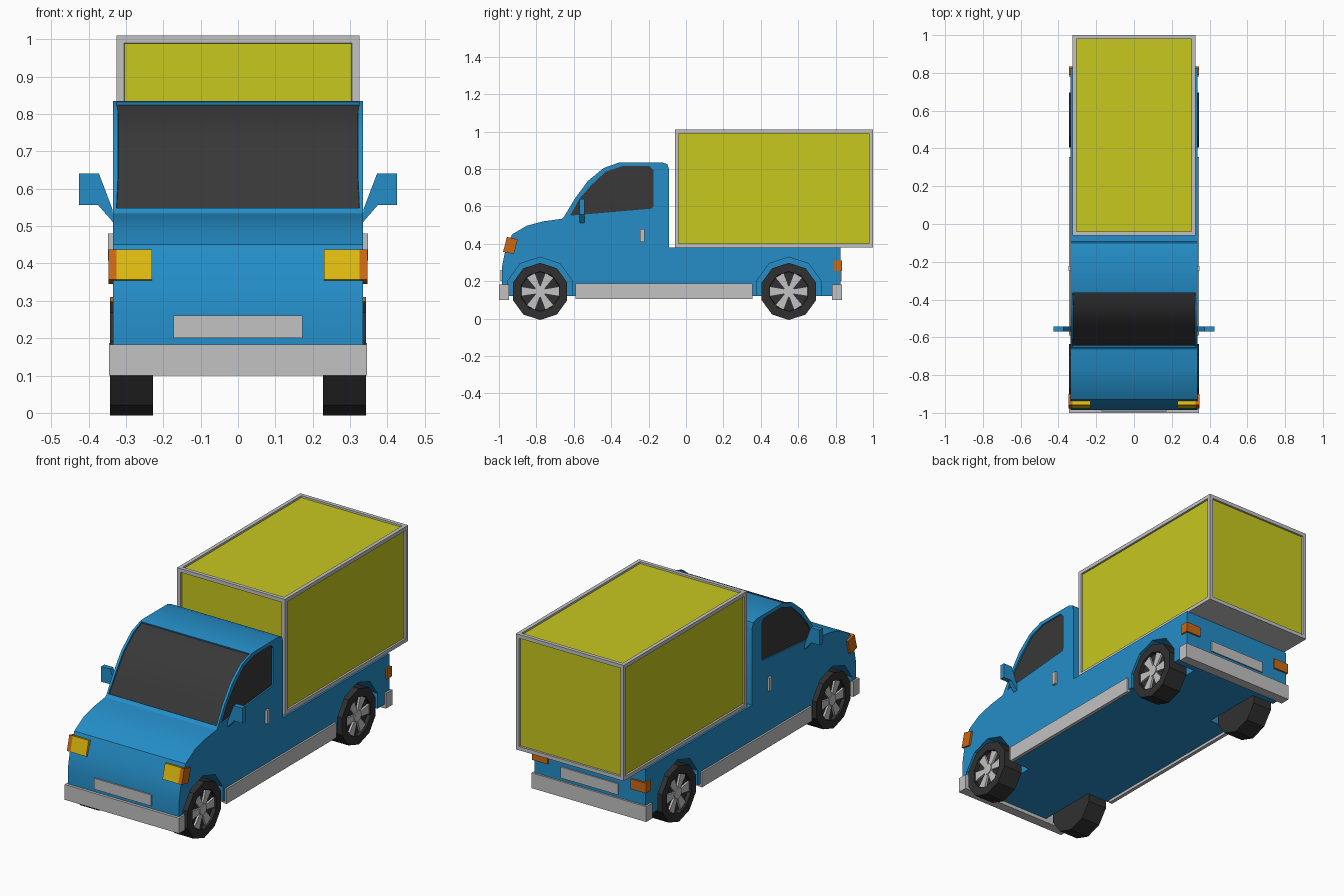
import bpy, bmesh, math
from mathutils import Matrix

cube = bpy.data.objects.get("Cube")
if cube:
    bpy.data.objects.remove(cube, do_unlink=True)


def material(name, rgb):
    m = bpy.data.materials.new(name)
    m.use_nodes = True
    m.diffuse_color = (*rgb, 1)
    m.node_tree.nodes["Principled BSDF"].inputs["Base Color"].default_value = (*rgb, 1)
    return m


BLUE = material("body blue", (0.018, 0.27, 0.58))
GLASS = material("dark glass", (0.04, 0.04, 0.04))
TYRE = material("tyre black", (0.03, 0.03, 0.03))
GREY = material("light grey", (0.54, 0.54, 0.54))
PANEL = material("panel yellow", (0.58, 0.58, 0.014))
LAMP = material("lamp yellow", (0.74, 0.5, 0.005))
ORANGE = material("signal orange", (0.6, 0.14, 0.007))


def finish(name, bm, mats):
    bmesh.ops.recalc_face_normals(bm, faces=bm.faces)
    me = bpy.data.meshes.new(name)
    bm.to_mesh(me)
    bm.free()
    for m in mats:
        me.materials.append(m)
    ob = bpy.data.objects.new(name, me)
    bpy.context.collection.objects.link(ob)
    return ob


def prism_bm(points, a, b, axis="x"):
    """Extrude a profile from a to b; points are (y, z) for axis x, (x, z) for axis y."""
    bm = bmesh.new()
    place = (lambda p, t: (t, *p)) if axis == "x" else (lambda p, t: (p[0], t, p[1]))
    rings = [[bm.verts.new(place(p, t)) for p in points] for t in (a, b)]
    for r in rings:
        bm.faces.new(r)
    for i in range(len(points)):
        j = (i + 1) % len(points)
        bm.faces.new((rings[0][i], rings[0][j], rings[1][j], rings[1][i]))
    bmesh.ops.recalc_face_normals(bm, faces=bm.faces)
    return bm


def prism(name, points, a, b, mats, axis="x"):
    return finish(name, prism_bm(points, a, b, axis), mats)


def box(name, x0, x1, y0, y1, z0, z1, mat):
    return prism(name, [(y0, z0), (y1, z0), (y1, z1), (y0, z1)], x0, x1, [mat])


def polygon(cy, cz, r, n, turn=0.0):
    return [(cy + r * math.cos(turn + math.tau * i / n),
             cz + r * math.sin(turn + math.tau * i / n)) for i in range(n)]


def span(s, a, b):
    return sorted((s * a, s * b))


def cut(target, cutter):
    mod = target.modifiers.new("cut", "BOOLEAN")
    mod.object, mod.operation, mod.solver = cutter, "DIFFERENCE", "EXACT"
    bpy.context.view_layer.objects.active = target
    bpy.ops.object.modifier_apply(modifier=mod.name)
    bpy.data.objects.remove(cutter, do_unlink=True)


# Cab and chassis shell with a recessed windscreen
W = 0.335
nose = [(-0.95, 0.12), (-0.985, 0.18), (-0.985, 0.27), (-0.967, 0.36), (-0.93, 0.45),
        (-0.85, 0.497), (-0.76, 0.52), (-0.665, 0.533)]
screen = [(-0.655, 0.54), (-0.595, 0.64), (-0.525, 0.735), (-0.44, 0.805), (-0.355, 0.835)]
rear = [(-0.13, 0.835), (-0.1, 0.825), (-0.09, 0.795), (-0.09, 0.38), (0.825, 0.38), (0.825, 0.12)]
bm = prism_bm(nose + screen + rear, -W, W)
bm.normal_update()
glass = [f for f in bm.faces if len(f.verts) == 4 and
         all(-0.66 < v.co.y < -0.35 and v.co.z > 0.53 for v in f.verts)]
bmesh.ops.inset_region(bm, faces=glass, thickness=0.014, depth=0)
bmesh.ops.inset_region(bm, faces=glass, thickness=0.001, depth=-0.008)
for f in glass:
    f.material_index = 1
body = finish("cab_and_chassis", bm, [BLUE, GLASS])

# Wheel wells and side windows cut into the shell
AXLES = {"front": -0.78, "rear": 0.55}
window = [(-0.62, 0.55), (-0.18, 0.588), (-0.175, 0.6), (-0.175, 0.795), (-0.195, 0.815),
          (-0.34, 0.815), (-0.43, 0.785), (-0.51, 0.71), (-0.57, 0.64)]
for s in (1, -1):
    for cy in AXLES.values():
        cut(body, prism("well_cutter", polygon(cy, 0.148, 0.18, 10, math.pi / 10),
                        *span(s, 0.2, 0.5), [BLUE, GLASS]))
    cutter = prism("window_cutter", window, *span(s, W - 0.008, 0.5), [BLUE, GLASS])
    for f in cutter.data.polygons:
        f.material_index = int(abs(f.normal.x) > 0.9)
    cut(body, cutter)
bpy.ops.object.select_all(action="DESELECT")
body.select_set(True)
bpy.context.view_layer.objects.active = body
bpy.ops.object.shade_smooth_by_angle(angle=math.radians(25))

# Cargo box: grey frame with a sunken yellow panel on every side but the floor
bm = prism_bm([(-0.06, 0.38), (1.0, 0.38), (1.0, 1.01), (-0.06, 1.01)], -0.325, 0.325)
bm.normal_update()
panels = [f for f in bm.faces if f.normal.z > -0.5]
bmesh.ops.inset_individual(bm, faces=panels, thickness=0.029, depth=0)
bmesh.ops.inset_individual(bm, faces=panels, thickness=0.001, depth=-0.01)
for f in panels:
    f.material_index = 1
finish("cargo_box", bm, [GREY, PANEL])

# Bumpers and number plates
box("front_bumper", -0.345, 0.345, -1.0, -0.947, 0.1, 0.183, GREY)
box("rear_bumper", -0.345, 0.345, 0.78, 0.835, 0.1, 0.183, GREY)
box("front_plate", -0.172, 0.172, -0.992, -0.97, 0.2, 0.26, GREY)
box("rear_plate", -0.172, 0.172, 0.82, 0.832, 0.2, 0.26, GREY)


def wheel(name, s, cy):
    cz, n = 0.145, 10
    turn = math.pi / 10 + math.pi / 5 * 0.5 - math.pi / 10
    # Tyre with a sunken dish on the outer side
    bm = prism_bm(polygon(cy, cz, 0.1525, n, turn), *span(s, 0.228, 0.343))
    bm.normal_update()
    outer = [f for f in bm.faces if f.normal.x * s > 0.9]
    bmesh.ops.inset_region(bm, faces=outer, thickness=0.046, depth=0)
    bmesh.ops.inset_region(bm, faces=outer, thickness=0.002, depth=-0.02)
    finish(name + "_tyre", bm, [TYRE])
    # Hub and spokes
    prism(name + "_hub", polygon(cy, cz, 0.03, 12), *span(s, 0.31, 0.338), [GREY])
    for k in range(6):
        spoke = prism_bm([(0.015, -0.012), (0.1, -0.026), (0.1, 0.026), (0.015, 0.012)],
                         *span(s, 0.31, 0.334))
        bmesh.ops.transform(spoke, verts=spoke.verts, matrix=Matrix.Translation((0, cy, cz))
                            @ Matrix.Rotation(math.tau * k / 6, 4, "X"))
        finish(f"{name}_spoke_{k + 1}", spoke, [GREY])


# Parts found on both sides
for side, s in (("left", 1), ("right", -1)):
    for end, cy in AXLES.items():
        wheel(f"{end}_{side}_wheel", s, cy)
    box(side + "_side_skirt", *span(s, 0.325, 0.345), -0.59, 0.355, 0.105, 0.187, GREY)
    box(side + "_door_handle", *span(s, 0.33, 0.348), -0.245, -0.223, 0.408, 0.48, GREY)

    # Headlamp with an orange corner piece
    lamp = [(-0.957, 0.437), (-0.9, 0.422), (-0.92, 0.345), (-0.978, 0.357)]
    prism(side + "_headlamp", lamp, *span(s, 0.23, 0.325), [LAMP])
    prism(side + "_corner_signal", lamp, *span(s, 0.325, 0.346), [ORANGE])
    box(side + "_tail_lamp", *span(s, 0.25, 0.343), 0.79, 0.835, 0.255, 0.31, ORANGE)

    # Door mirror on its bent arm
    outline = [(0.33, 0.505), (0.33, 0.55), (0.372, 0.64), (0.425, 0.64), (0.425, 0.557), (0.375, 0.557)]
    outline[1] = (0.337, 0.548)
    prism(side + "_mirror", [(s * x, z) for x, z in outline], -0.57, -0.543, [BLUE], axis="y")
